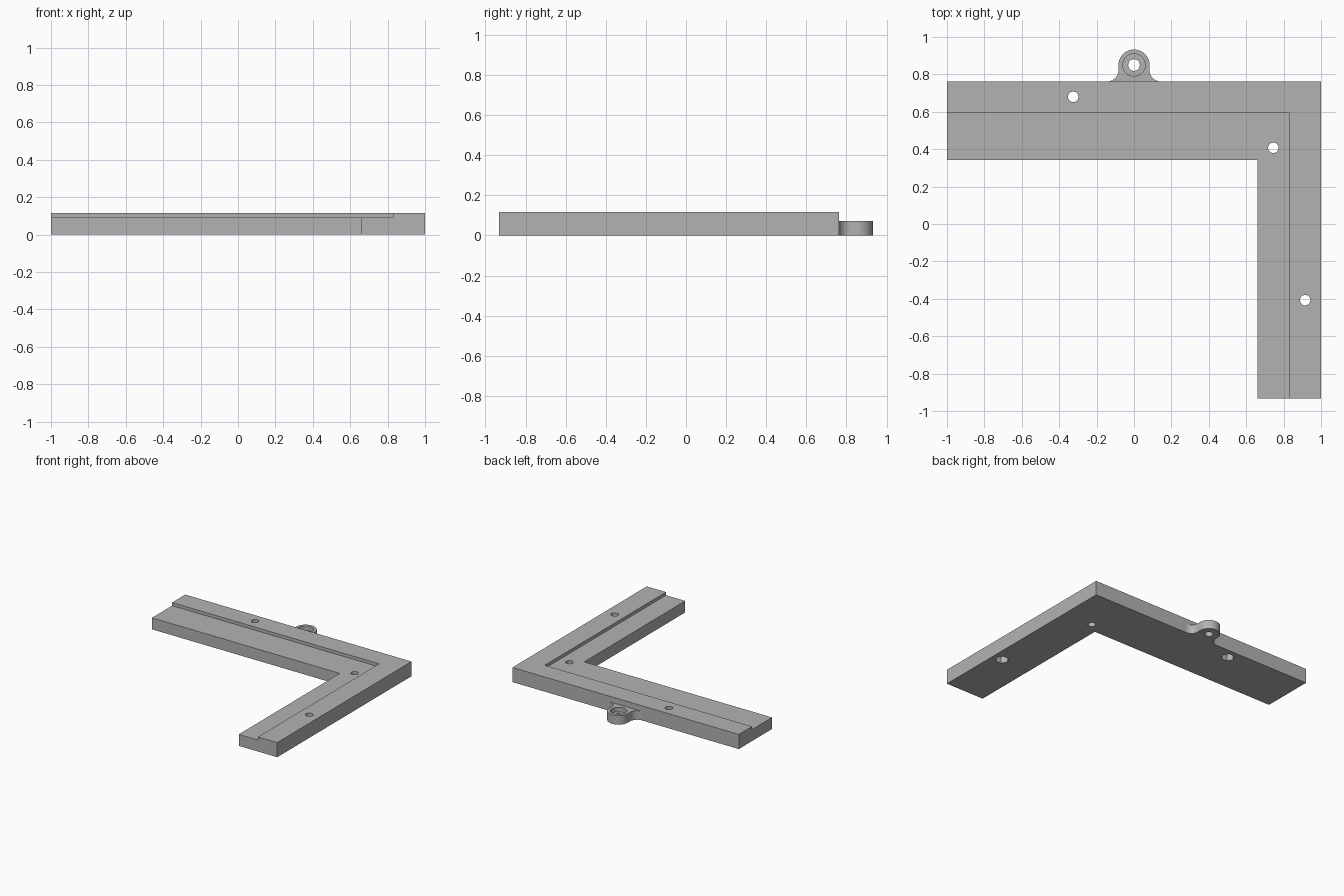
import bpy
import bmesh
from math import pi, cos, sin, radians

if "Cube" in bpy.data.objects:
    bpy.data.objects.remove(bpy.data.objects["Cube"], do_unlink=True)

# Material
grey = bpy.data.materials.new("matte grey")
grey.use_nodes = True
grey.diffuse_color = (0.45, 0.45, 0.45, 1)
grey.node_tree.nodes["Principled BSDF"].inputs["Base Color"].default_value = grey.diffuse_color


def prism(name, outline, bottom, top):
    """Extrude a counter-clockwise outline between two heights."""
    bm = bmesh.new()
    face = bm.faces.new([bm.verts.new((x, y, bottom)) for x, y in outline])
    result = bmesh.ops.extrude_face_region(bm, geom=[face])
    moved = [v for v in result["geom"] if isinstance(v, bmesh.types.BMVert)]
    bmesh.ops.translate(bm, verts=moved, vec=(0, 0, top - bottom))
    bmesh.ops.recalc_face_normals(bm, faces=bm.faces)
    mesh = bpy.data.meshes.new(name)
    bm.to_mesh(mesh)
    bm.free()
    mesh.materials.append(grey)
    obj = bpy.data.objects.new(name, mesh)
    bpy.context.collection.objects.link(obj)
    return obj


def arc(cx, cy, radius, start, end, steps):
    angles = [radians(start + (end - start) * i / steps) for i in range(steps + 1)]
    return [(cx + radius * cos(a), cy + radius * sin(a)) for a in angles]


def circle(cx, cy, radius, sides=40):
    return arc(cx, cy, radius, 0, 360, sides)[:-1]


def cut(target, outline, bottom, top):
    """Subtract a prism from the target and discard the cutter."""
    cutter = prism("cutter", outline, bottom, top)
    cutter.hide_render = True
    mod = target.modifiers.new("cut", "BOOLEAN")
    mod.operation = "DIFFERENCE"
    mod.solver = "EXACT"
    mod.object = cutter
    bpy.context.view_layer.objects.active = target
    bpy.ops.object.modifier_apply(modifier=mod.name)
    bpy.data.objects.remove(cutter, do_unlink=True)


HEIGHT, LEDGE = 0.117, 0.092
BACK, FRONT = 0.762, -0.933

# L-shaped bracket with a lowered inner ledge
bracket = prism("corner_bracket", [
    (-1, 0.342), (0.66, 0.342), (0.66, FRONT), (1, FRONT), (1, BACK), (-1, BACK)], 0, HEIGHT)
cut(bracket, [(-1.1, -1.1), (0.83, -1.1), (0.83, 0.596), (-1.1, 0.596)], LEDGE, 0.3)

# Screw holes, two of them with hexagonal nut pockets underneath
for x, y, pocket in [(-0.325, 0.68, True), (0.915, -0.407, True), (0.745, 0.407, False)]:
    cut(bracket, circle(x, y, 0.028), -0.1, 0.3)
    if pocket:
        cut(bracket, circle(x, y, 0.05, 6), -0.1, 0.055)

# Hanging tab with filleted neck, counterbore and through hole
R, CY, FILLET = 0.083, 0.85, 0.06
tab_outline = (arc(R + FILLET, BACK + FILLET, FILLET, 270, 180, 10)
               + arc(0, CY, R, 0, 180, 32)
               + arc(-R - FILLET, BACK + FILLET, FILLET, 0, -90, 10))
tab = prism("hanging_tab", tab_outline, 0, 0.072)
cut(tab, circle(0, CY, 0.06), 0.036, 0.3)
cut(tab, circle(0, CY, 0.031), -0.1, 0.3)

# Smooth the curved walls, keep hard edges crisp
for obj in (bracket, tab):
    bpy.ops.object.select_all(action="DESELECT")
    obj.select_set(True)
    bpy.context.view_layer.objects.active = obj
    bpy.ops.object.shade_smooth_by_angle(angle=radians(30))
